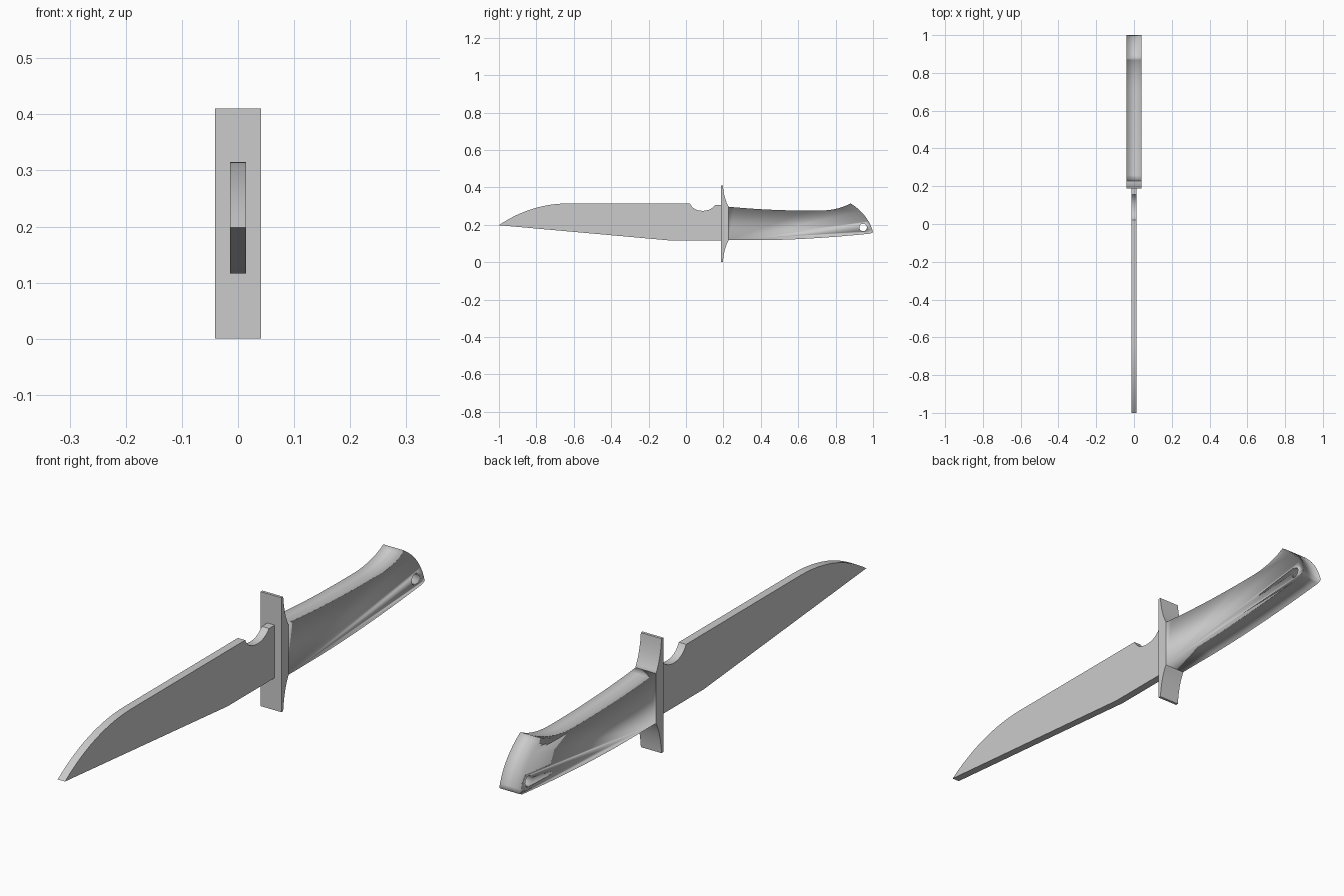
import bpy
import bmesh
import math
from mathutils import Matrix, Vector

cube = bpy.data.objects.get("Cube")
if cube:
    bpy.data.objects.remove(cube, do_unlink=True)

steel = bpy.data.materials.new("mid grey")
steel.use_nodes = True
grey = (0.6, 0.6, 0.6, 1.0)
steel.diffuse_color = grey
steel.node_tree.nodes["Principled BSDF"].inputs["Base Color"].default_value = grey


def bend(start, control, end, steps=12):
    """Points along a quadratic curve, leaving out the end point."""
    a, b, c = Vector(start), Vector(control), Vector(end)
    pts = []
    for i in range(steps):
        t = i / steps
        pts.append(tuple(a * (1 - t) ** 2 + b * 2 * t * (1 - t) + c * t * t))
    return pts


def circle(centre, radius, count=24):
    return [(centre[0] + radius * math.cos(math.tau * i / count),
             centre[1] + radius * math.sin(math.tau * i / count))
            for i in range(count)]


# local profile plane (x, y) becomes world (y, z), thickness runs along world x
SIDEWAYS = Matrix(((0, 0, 1), (1, 0, 0), (0, 1, 0))).to_4x4()


def slab(name, loops, half_width, crisp=True):
    """Side outline, with optional holes, extruded evenly to both sides."""
    curve = bpy.data.curves.new(name + " outline", "CURVE")
    curve.dimensions = "2D"
    curve.fill_mode = "BOTH"
    curve.extrude = half_width
    for loop in loops:
        spline = curve.splines.new("POLY")
        spline.points.add(len(loop) - 1)
        for point, (y, z) in zip(spline.points, loop):
            point.co = (y, z, 0, 1)
        spline.use_cyclic_u = True
    temp = bpy.data.objects.new(name + " outline", curve)
    bpy.context.collection.objects.link(temp)
    graph = bpy.context.evaluated_depsgraph_get()
    mesh = bpy.data.meshes.new_from_object(temp.evaluated_get(graph))
    bpy.data.objects.remove(temp, do_unlink=True)
    bpy.data.curves.remove(curve)

    bm = bmesh.new()
    bm.from_mesh(mesh)
    bm.transform(SIDEWAYS)
    bmesh.ops.remove_doubles(bm, verts=bm.verts, dist=0.0002)
    bmesh.ops.recalc_face_normals(bm, faces=bm.faces)
    # rim faces are wound inwards, side faces outwards
    rim = [f for f in bm.faces if abs(f.normal.x) < 0.5]
    bmesh.ops.reverse_faces(bm, faces=rim)
    for face in bm.faces:
        face.smooth = True
        face.material_index = 0
    for edge in bm.edges:
        edge.smooth = True
    bm.to_mesh(mesh)
    bm.free()
    if crisp:
        mesh.set_sharp_from_angle(angle=math.radians(30))
    mesh.materials.clear()
    mesh.materials.append(steel)
    mesh.name = name
    obj = bpy.data.objects.new(name, mesh)
    bpy.context.collection.objects.link(obj)


# blade: curved point, straight spine, thumb notch, straight cutting edge
blade = bend((-1, 0.198), (-0.83, 0.315), (-0.62, 0.315))
blade += [(-0.62, 0.315)]
blade += bend((0.02, 0.315), (0.04, 0.275), (0.09, 0.275), 8)
blade += bend((0.09, 0.275), (0.13, 0.275), (0.155, 0.305), 8)
blade += [(0.155, 0.305), (0.19, 0.305), (0.19, 0.116), (-0.08, 0.116)]
slab("blade", [blade], 0.0145)

# guard: flat front, back flaring towards the handle
guard = [(0.187, 0.0)]
guard += bend((0.197, 0.0), (0.203, 0.075), (0.228, 0.118), 10)
guard += [(0.228, 0.118)]
guard += bend((0.228, 0.298), (0.203, 0.34), (0.197, 0.41), 10)
guard += [(0.197, 0.41), (0.187, 0.41)]
slab("guard", [guard], 0.041)

# handle: hollowed back, raised pommel, round lanyard hole, softly shaded
handle = bend((0.226, 0.297), (0.45, 0.275), (0.70, 0.276), 14)
handle += bend((0.70, 0.276), (0.81, 0.275), (0.88, 0.315))
handle += bend((0.88, 0.315), (0.975, 0.255), (1.0, 0.16))
handle += [(1.0, 0.16)]
handle += bend((0.985, 0.153), (0.66, 0.12), (0.40, 0.118), 14)
handle += [(0.40, 0.118), (0.226, 0.118)]
slab("handle", [handle, circle((0.947, 0.186), 0.02)], 0.04, crisp=False)
